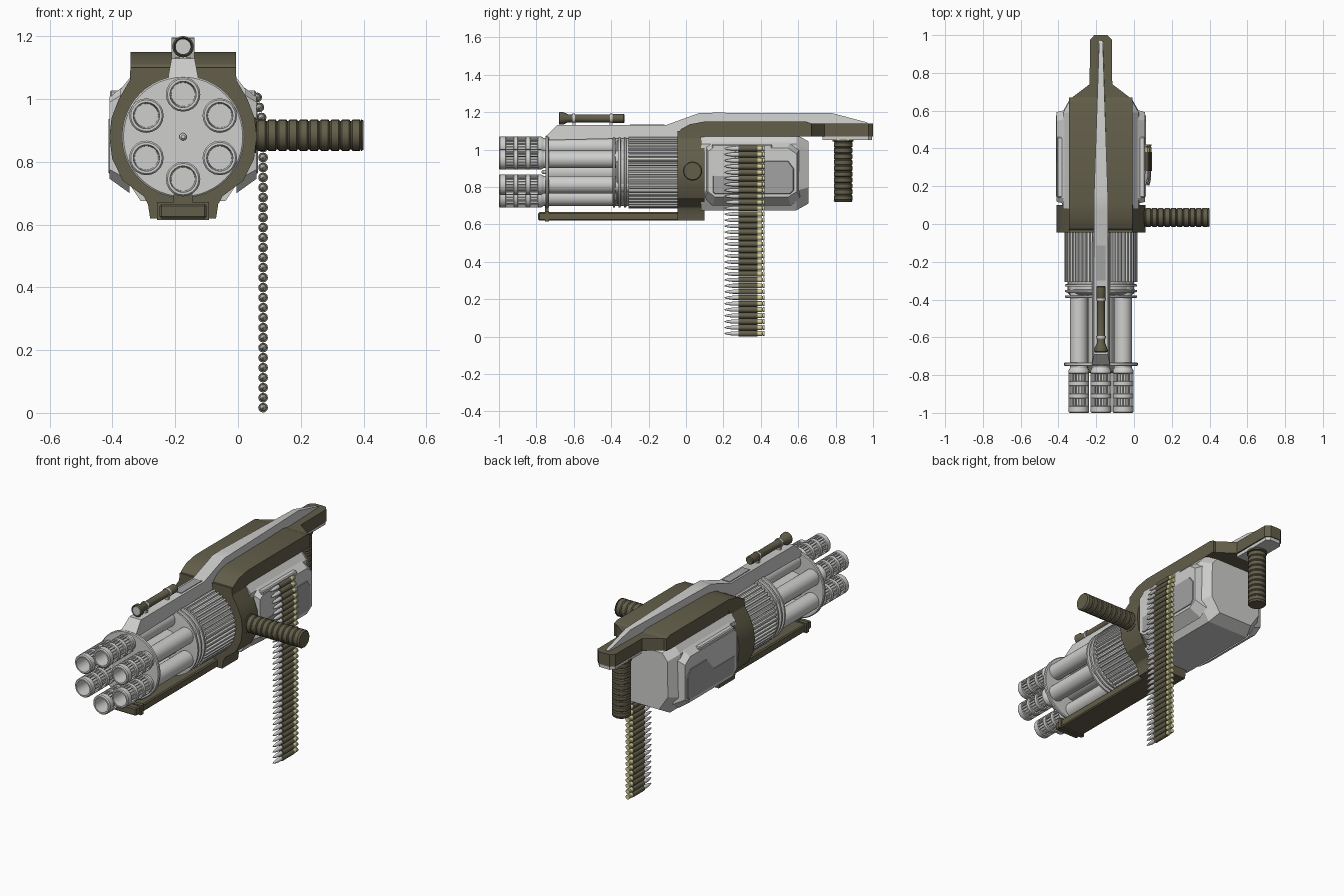
import bpy, bmesh, math
from mathutils import Vector

if "Cube" in bpy.data.objects:
    bpy.data.objects.remove(bpy.data.objects["Cube"])

CX, CZ = -0.175, 0.88          # main barrel axis


def material(name, rgb):
    m = bpy.data.materials.new(name)
    m.diffuse_color = (*rgb, 1)
    m.use_nodes = True
    m.node_tree.nodes["Principled BSDF"].inputs["Base Color"].default_value = m.diffuse_color
    return m


GREY = material("light_grey", (0.62, 0.62, 0.61))
MID = material("mid_grey", (0.36, 0.36, 0.36))
OLIVE = material("olive", (0.125, 0.112, 0.068))
BRASS = material("pale_brass", (0.68, 0.65, 0.33))


def finish(name, bm, mat, angle=32):
    bmesh.ops.recalc_face_normals(bm, faces=bm.faces)
    me = bpy.data.meshes.new(name)
    bm.to_mesh(me)
    bm.free()
    me.materials.append(mat)
    ob = bpy.data.objects.new(name, me)
    bpy.context.collection.objects.link(ob)
    bpy.ops.object.select_all(action='DESELECT')
    ob.select_set(True)
    bpy.context.view_layer.objects.active = ob
    bpy.ops.object.shade_smooth_by_angle(angle=math.radians(angle))
    return ob


def lathe(name, prof, locs, axis, mat, seg=24, slots=()):
    """Turn (radius, distance) points about an axis, once for each location."""
    bm = bmesh.new()
    q = Vector(axis).to_track_quat('Z', 'Y')
    slot_faces = []
    for loc in locs:
        rings = []
        for r, t in prof:
            rings.append([bm.verts.new(Vector(loc) + q @ Vector((
                r * math.cos(2 * math.pi * k / seg), r * math.sin(2 * math.pi * k / seg), t)))
                for k in range(seg)])
        for j in range(len(rings) - 1):
            a, b = rings[j], rings[j + 1]
            for k in range(seg):
                n = (k + 1) % seg
                f = bm.faces.new((a[k], a[n], b[n], b[k]))
                if j in slots:
                    slot_faces.append(f)
        bm.faces.new(rings[0])
        bm.faces.new(rings[-1])
    if slot_faces:
        bmesh.ops.recalc_face_normals(bm, faces=bm.faces)
        bmesh.ops.inset_individual(bm, faces=slot_faces, thickness=0.004, depth=-0.007)
    return finish(name, bm, mat)


def prism(name, pts, axis, a, b, mat, shrink=(1, 1), bevel=0.0):
    """Extrude a 2D outline along an axis; the far end can be shrunk."""
    bm = bmesh.new()
    cu = (min(p[0] for p in pts) + max(p[0] for p in pts)) / 2
    cv = (min(p[1] for p in pts) + max(p[1] for p in pts)) / 2
    rings = []
    for d, (su, sv) in ((a, (1, 1)), (b, shrink)):
        ring = []
        for u, v in pts:
            u, v = cu + (u - cu) * su, cv + (v - cv) * sv
            ring.append(bm.verts.new({'x': (d, u, v), 'y': (u, d, v), 'z': (u, v, d)}[axis]))
        rings.append(ring)
    n = len(pts)
    for k in range(n):
        bm.faces.new((rings[0][k], rings[0][(k + 1) % n], rings[1][(k + 1) % n], rings[1][k]))
    bm.faces.new(rings[0])
    bm.faces.new(rings[1])
    if bevel:
        bmesh.ops.recalc_face_normals(bm, faces=bm.faces)
        bmesh.ops.bevel(bm, geom=bm.edges[:], offset=bevel, segments=1, affect='EDGES')
    return finish(name, bm, mat, 20)


def box(name, x, y, z, mat, bevel=0.0):
    return prism(name, [(x[0], y[0]), (x[1], y[0]), (x[1], y[1]), (x[0], y[1])],
                 'z', z[0], z[1], mat, bevel=bevel)


def mirrored(half):
    """Half outline (offset from the axis, other) to a full outline."""
    return [(CX + u, v) for u, v in half] + [(CX - u, v) for u, v in reversed(half)]


# --- six barrels and perforated muzzles ---
spots = [(CX + 0.135 * math.sin(k * math.pi / 3), 0, CZ + 0.135 * math.cos(k * math.pi / 3))
         for k in range(6)]
Y = (0, 1, 0)
lathe("barrels", [(0.047, -0.79), (0.047, -0.28)], spots, Y, GREY, 24)
lathe("muzzles", [(0.038, -0.88), (0.042, -1.0), (0.050, -1.0), (0.055, -0.994),
                  (0.055, -0.965), (0.055, -0.92), (0.055, -0.90), (0.055, -0.855),
                  (0.055, -0.835), (0.055, -0.79), (0.055, -0.775), (0.047, -0.762)],
      spots, Y, GREY, 20, slots=(4, 6, 8))
lathe("front_disk", [(0.190, -0.752), (0.195, -0.748), (0.195, -0.737), (0.190, -0.733)],
      [(CX, 0, CZ)], Y, GREY, 48)
lathe("centre_pin", [(0.006, -0.772), (0.012, -0.765), (0.012, -0.74)], [(CX, 0, CZ)], Y, GREY, 12)
lathe("core", [(0.07, -0.74), (0.07, -0.3)], [(CX, 0, CZ)], Y, GREY, 24)

# --- retaining rings and ribbed drum ---
lathe("rings", [(0.180, -0.007), (0.191, -0.005), (0.191, 0.005), (0.180, 0.007)],
      [(CX, y, CZ) for y in (-0.385, -0.355, -0.325)], Y, GREY, 48)
lathe("ring_hub", [(0.165, -0.375), (0.176, -0.365), (0.176, -0.3)], [(CX, 0, CZ)], Y, GREY, 48)
teeth = []
for k in range(48):
    for f, r in ((0.0, 0.184), (0.3, 0.184), (0.45, 0.194), (0.85, 0.194)):
        a = 2 * math.pi * (k + f) / 48
        teeth.append((CX + r * math.cos(a), CZ + r * math.sin(a)))
prism("ribbed_drum", teeth, 'y', -0.308, -0.03, GREY)

# --- olive collar, bottom rail and clamp ---
prism("collar", mirrored([(0.168, 1.10), (0.170, 1.06), (0.205, 1.00), (0.228, 0.94),
                          (0.235, 0.88), (0.226, 0.81), (0.192, 0.74), (0.125, 0.69),
                          (0.112, 0.665), (0.105, 0.62)]), 'y', -0.045, 0.1, OLIVE)
box("bottom_rail", (CX - 0.075, CX + 0.075), (-0.79, 0.1), (0.62, 0.665), OLIVE, 0.006)
box("rail_clamp", (CX - 0.083, CX + 0.083), (-0.755, -0.732), (0.615, 0.672), OLIVE)
box("rail_post", (CX - 0.03, CX + 0.03), (-0.753, -0.734), (0.66, 0.70), OLIVE)

# --- top cover: wide front, narrow tail ---
prism("top_cover", [(-0.045, 1.06), (-0.045, 1.085), (-0.025, 1.11), (0.02, 1.135), (0.10, 1.15),
                    (0.64, 1.15), (0.67, 1.14), (0.67, 1.07)],
      'x', CX - 0.168, CX + 0.168, OLIVE)
prism("cover_tail", mirrored([(0.166, 0.66), (0.060, 0.74), (0.058, 0.975), (0.035, 1.0)]),
      'z', 1.07, 1.14, OLIVE)
prism("tail_underplate", mirrored([(0.052, 0.73), (0.052, 0.975), (0.032, 0.995)]),
      'z', 1.05, 1.071, GREY)

# --- light spine along the top, narrowing to the back ---
spine = prism("top_spine", [(-0.75, 1.05), (-0.745, 1.075), (-0.69, 1.13), (-0.11, 1.13),
                            (0.07, 1.195), (0.15, 1.197), (0.78, 1.195), (0.97, 1.145),
                            (0.97, 1.10), (0.15, 1.06), (-0.11, 1.065)], 'x', -1, 1, GREY)
for v in spine.data.vertices:
    t = min(1, max(0, (v.co.y - 0.15) / 0.82))
    half = 0.047 * (1 - t) + 0.012 * t
    if v.co.z > 1.12:
        half *= 0.78
    v.co.x = CX + v.co.x * half
box("spine_inset", (CX - 0.024, CX + 0.024), (-0.30, -0.115), (1.128, 1.134), MID)

# --- aiming tube with mounts ---
lathe("aiming_tube", [(0.024, -0.66), (0.029, -0.68), (0.034, -0.676), (0.033, -0.655),
                      (0.021, -0.63), (0.021, -0.40), (0.024, -0.395), (0.024, -0.333),
                      (0.020, -0.328)], [(CX, 0, 1.167)], Y, OLIVE, 24)
lathe("aiming_lens", [(0.025, -0.679), (0.025, -0.66)], [(CX, 0, 1.167)], Y, GREY, 20)
lathe("tube_clamps", [(0.026, -0.006), (0.026, 0.006)],
      [(CX, y, 1.167) for y in (-0.60, -0.40)], Y, GREY, 20)
for y in (-0.60, -0.40):
    box("tube_mount", (CX - 0.012, CX + 0.012), (y - 0.008, y + 0.008), (1.12, 1.15), GREY)

# --- body block with tapered rear ---
section = mirrored([(0.160, 1.08), (0.200, 1.03), (0.205, 0.78), (0.135, 0.675)])
prism("body", section, 'y', 0.08, 0.59, GREY)
prism("body_rear", section, 'y', 0.59, 0.655, GREY, shrink=(0.82, 0.82))

# --- side panels, recessed plates and strips on both sides ---
for s, side in ((-1, "left"), (1, "right")):
    prism(side + "_panel", [(0.10, 0.74), (0.10, 1.03), (0.13, 1.055), (0.56, 1.055), (0.61, 1.01),
                            (0.61, 0.74), (0.56, 0.70), (0.14, 0.70)],
          'x', CX + s * 0.17, CX + s * 0.234, GREY, shrink=(0.93, 0.74))
    prism(side + "_plate", [(0.14, 0.77), (0.14, 0.86), (0.33, 0.86), (0.40, 0.94), (0.55, 0.94),
                            (0.58, 0.90), (0.58, 0.78), (0.56, 0.76), (0.15, 0.76)],
          'x', CX + s * 0.230, CX + s * 0.238, MID, shrink=(0.97, 0.95))
    box(side + "_strip", (CX + s * 0.19, CX + s * 0.233), (0.14, 0.46), (0.985, 1.028), GREY, 0.005)
box("belt_feed", (0.03, 0.062), (0.26, 0.40), (0.93, 1.02), GREY, 0.006)

# --- ribbed grips ---


def grip(name, loc, axis, length):
    prof = [(0.056, 0.0), (0.056, 0.012)]
    n = 10
    step = (length - 0.02) / n
    for k in range(n):
        t = 0.012 + k * step
        prof += [(0.045, t + 0.002), (0.050, t + 0.007), (0.050, t + step - 0.004), (0.045, t + step)]
    prof += [(0.051, length - 0.007), (0.046, length)]
    lathe(name, prof, [loc], axis, OLIVE, 24)


grip("side_grip", (0.045, 0.035, 0.885), (1, 0, 0), 0.355)
grip("rear_grip", (CX, 0.84, 1.055), (0, 0, -1), 0.335)

# --- hanging cartridge belt ---
belt = []
for k in range(32):
    z = 0.0165 + k * 0.0319
    belt.append((0.08 - max(0, z - 0.92) * 0.22, 0, z))
lathe("belt_tips", [(0.002, 0.205), (0.007, 0.222), (0.011, 0.25), (0.011, 0.285)],
      belt, Y, GREY, 12)
lathe("belt_links", [(0.0155, 0.28), (0.0155, 0.382)], belt, Y, OLIVE, 12)
lathe("belt_cases", [(0.013, 0.38), (0.013, 0.405), (0.010, 0.408), (0.010, 0.411),
                     (0.013, 0.413), (0.013, 0.42)], belt, Y, BRASS, 12)
